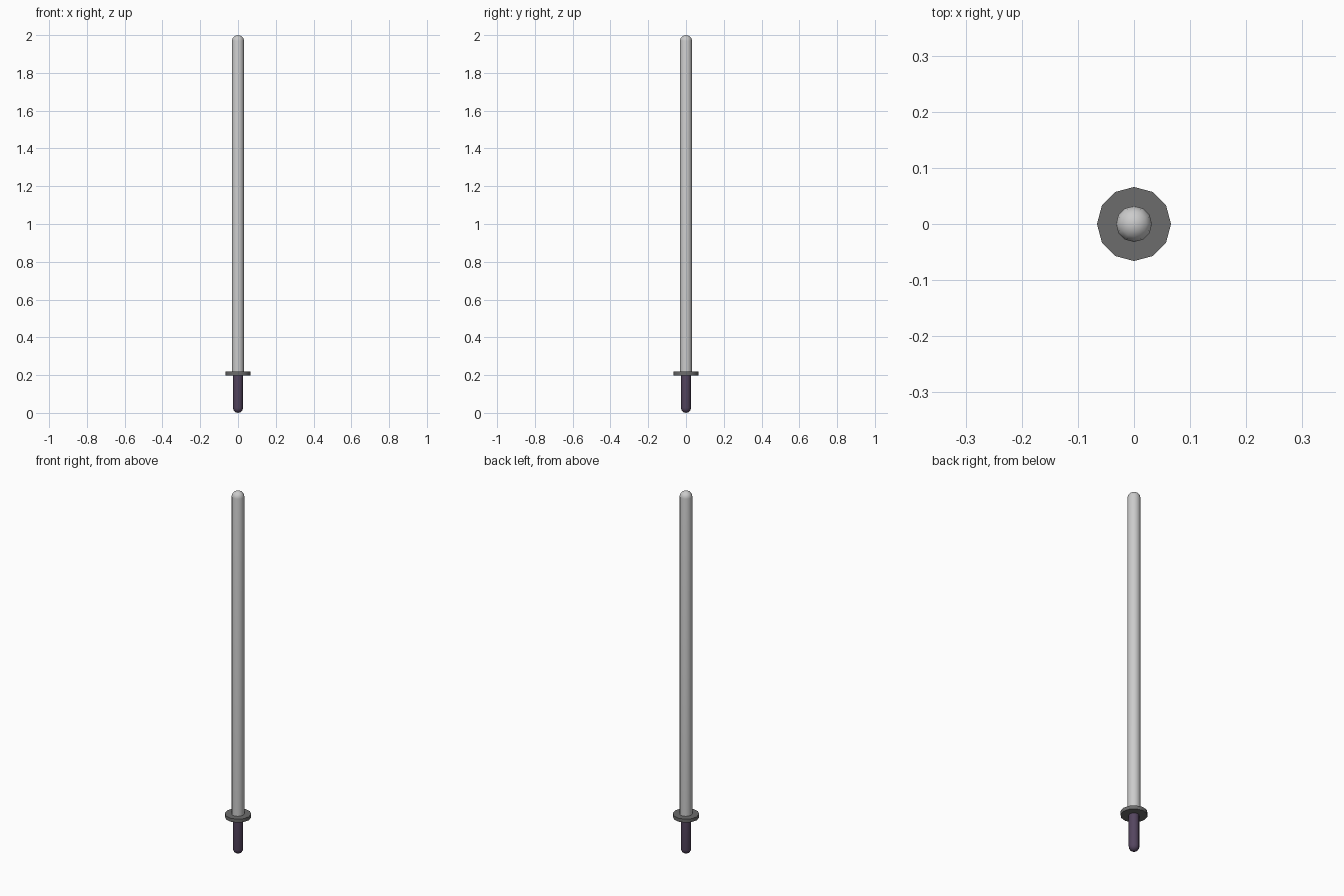
import bpy, bmesh
from math import sin, cos, pi, radians

if "Cube" in bpy.data.objects:
    bpy.data.objects.remove(bpy.data.objects["Cube"])

SIDES = 12


def material(name, color):
    m = bpy.data.materials.new(name)
    m.diffuse_color = color
    m.use_nodes = True
    m.node_tree.nodes["Principled BSDF"].inputs["Base Color"].default_value = m.diffuse_color
    return m


def lathe(name, profile, mat=None):
    """Turn a bottom-to-top (radius, z) profile around the z axis."""
    bm = bmesh.new()
    rings = []
    for r, z in profile:
        if r < 1e-6:
            rings.append([bm.verts.new((0, 0, z))])
        else:
            rings.append([bm.verts.new((r * cos(2 * pi * i / SIDES), r * sin(2 * pi * i / SIDES), z))
                          for i in range(SIDES)])
    for a, b in zip(rings, rings[1:]):
        for i in range(SIDES):
            j = (i + 1) % SIDES
            if len(a) == 1:
                bm.faces.new((a[0], b[j], b[i]))
            elif len(b) == 1:
                bm.faces.new((a[i], a[j], b[0]))
            else:
                bm.faces.new((a[i], a[j], b[j], b[i]))
    for ring, flip in ((rings[0], True), (rings[-1], False)):
        if len(ring) > 1:
            bm.faces.new(ring[::-1] if flip else ring)
    me = bpy.data.meshes.new(name)
    bm.to_mesh(me)
    bm.free()
    ob = bpy.data.objects.new(name, me)
    bpy.context.collection.objects.link(ob)
    if mat:
        me.materials.append(mat)
    bpy.ops.object.select_all(action='DESELECT')
    ob.select_set(True)
    bpy.context.view_layer.objects.active = ob
    bpy.ops.object.shade_smooth_by_angle(angle=radians(40))
    return ob


def dome(r, h, z, up, steps=4):
    """Quarter-ellipse profile: base to pole if up, pole to base if not."""
    pts = [(r * cos(pi / 2 * k / steps), z + (h if up else -h) * sin(pi / 2 * k / steps))
           for k in range(steps + 1)]
    return pts if up else pts[::-1]


purple = material("grip_purple", (0.09, 0.06, 0.115, 1))
dark = material("dark_grey", (0.15, 0.15, 0.15, 1))

# Grip with rounded end
lathe("grip", dome(0.026, 0.026, 0.026, False) + [(0.026, 0.2)], purple)

# Disc guard
lathe("guard", [(0.066, 0.199), (0.066, 0.218)], dark)

# Rounded blade
lathe("blade", [(0.032, 0.215)] + dome(0.032, 0.03, 1.97, True))
